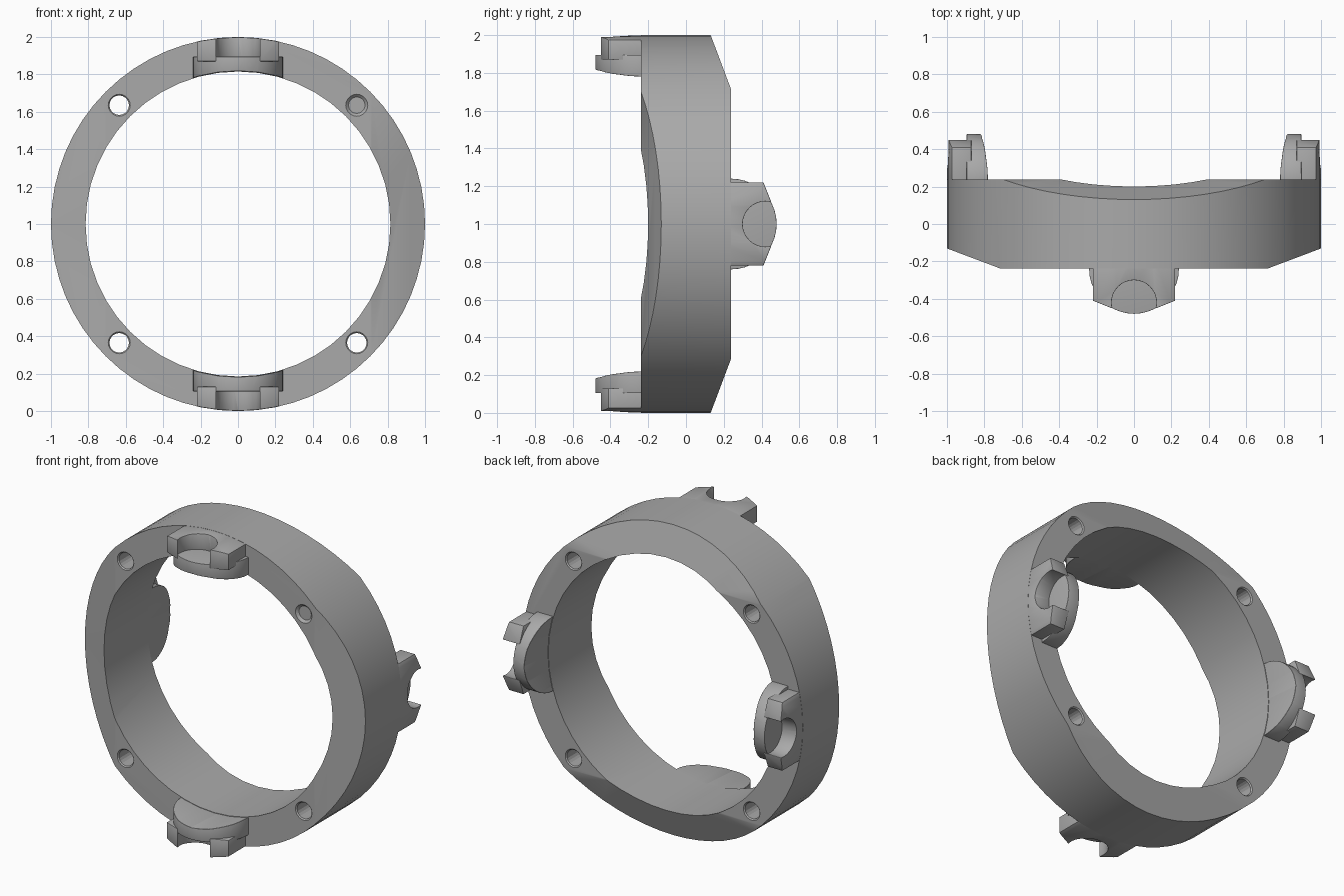
import bpy, bmesh, math
from mathutils import Matrix, Vector

cube = bpy.data.objects.get("Cube")
if cube:
    bpy.data.objects.remove(cube, do_unlink=True)

OUTER, INNER = 1.0, 0.815
FACE = 0.238          # half depth of the ring
LIFT = Matrix.Translation((0, 0, 1))
TURN = Matrix.Rotation(math.pi, 4, 'Y')               # top <-> bottom
FLIP = Matrix.Rotation(math.pi, 4, Vector((1, 0, 1)))  # front top -> back side

grey = bpy.data.materials.new("matte grey")
grey.use_nodes = True
colour = (0.40, 0.40, 0.40, 1)
grey.diffuse_color = colour
grey.node_tree.nodes["Principled BSDF"].inputs["Base Color"].default_value = colour


def link(name, bm):
    bmesh.ops.recalc_face_normals(bm, faces=bm.faces)
    mesh = bpy.data.meshes.new(name)
    bm.to_mesh(mesh)
    bm.free()
    obj = bpy.data.objects.new(name, mesh)
    bpy.context.collection.objects.link(obj)
    return obj


def prism(name, outline, z0, z1):
    """Extrude an xy outline from z0 to z1."""
    bm = bmesh.new()
    face = bm.faces.new([bm.verts.new((x, y, z0)) for x, y in outline])
    new = bmesh.ops.extrude_face_region(bm, geom=[face])["geom"]
    verts = [v for v in new if isinstance(v, bmesh.types.BMVert)]
    bmesh.ops.translate(bm, verts=verts, vec=(0, 0, z1 - z0))
    return link(name, bm)


def circle(r, n, x=0, y=0):
    return [(x + r * math.cos(2 * math.pi * i / n),
             y + r * math.sin(2 * math.pi * i / n)) for i in range(n)]


def rod(name, r, n, x=0, z=0, half=0.8):
    """Cylinder along the y axis."""
    obj = prism(name, circle(r, n, x, z), -half, half)
    obj.data.transform(Matrix.Rotation(math.pi / 2, 4, 'X'))
    return obj


def bake(obj):
    deps = bpy.context.evaluated_depsgraph_get()
    mesh = bpy.data.meshes.new_from_object(obj.evaluated_get(deps))
    obj.modifiers.clear()
    obj.data = mesh


def cut(obj, tool, operation='DIFFERENCE'):
    mod = obj.modifiers.new("cut", 'BOOLEAN')
    mod.operation, mod.object, mod.solver = operation, tool, 'EXACT'
    bake(obj)
    bpy.data.objects.remove(tool, do_unlink=True)


def soften(obj, width, segments):
    mod = obj.modifiers.new("round", 'BEVEL')
    mod.width, mod.segments = width, segments
    mod.limit_method, mod.angle_limit = 'ANGLE', math.radians(40)
    bake(obj)


def finish(obj):
    obj.data.materials.clear()
    obj.data.materials.append(grey)
    bpy.ops.object.select_all(action='DESELECT')
    obj.select_set(True)
    bpy.context.view_layer.objects.active = obj
    bpy.ops.object.shade_smooth_by_angle(angle=math.radians(30))


# Ring: sloped at the sides in front and at top and bottom behind
ring = rod("ring", OUTER, 64)
slope = [(-1.1, 0.9), (-1.1, -0.093), (-0.715, -FACE),
         (0.715, -FACE), (1.1, -0.093), (1.1, 0.9)]
for matrix in (Matrix.Identity(4), FLIP):
    limit = prism("limit", slope, -1.2, 1.2)
    limit.data.transform(matrix)
    cut(ring, limit, 'INTERSECT')
cut(ring, rod("bore", INNER, 48))

# Four bolt holes with a small chamfer at both ends
for sx in (-1, 1):
    for sz in (-1, 1):
        cut(ring, rod("hole", 0.052, 20, sx * 0.635, sz * 0.635))
        for end in (-1, 1):
            bm = bmesh.new()
            bmesh.ops.create_cone(bm, cap_ends=True, segments=20, radius1=0.074,
                                  radius2=0.044, depth=0.03)
            bm.transform(Matrix.Translation((sx * 0.635, end * FACE, sz * 0.635))
                         @ Matrix.Rotation(end * math.pi / 2, 4, 'X'))
            cut(ring, link("chamfer", bm))
ring.data.transform(LIFT)
finish(ring)

# Forked outer prongs, following the ring's outer curve
fork = prism("fork", [(-0.22, -0.15), (-0.22, -0.41), (-0.12, -0.45),
                      (0.12, -0.45), (0.22, -0.41), (0.22, -0.15)], 0.87, 1.1)
cut(fork, prism("notch", circle(0.12, 32, 0, -0.42), 0.8, 1.2))
cut(fork, rod("rim", OUTER - 0.001, 64), 'INTERSECT')
soften(fork, 0.012, 2)

# Round tongue behind the prongs, following the bore
tongue = prism("tongue", circle(0.24, 40, 0, -0.24), 0.7, 0.895)
cut(tongue, rod("bore", INNER + 0.003, 48))
soften(tongue, 0.025, 3)

# Two lugs in front (top and bottom), two behind (left and right)
places = {"front_top": Matrix.Identity(4), "front_bottom": TURN,
          "back_left": FLIP, "back_right": TURN @ FLIP}
for part in (fork, tongue):
    for place, matrix in places.items():
        copy = bpy.data.objects.new(place + "_" + part.name, part.data.copy())
        bpy.context.collection.objects.link(copy)
        copy.data.transform(LIFT @ matrix)
        finish(copy)
    bpy.data.objects.remove(part, do_unlink=True)
